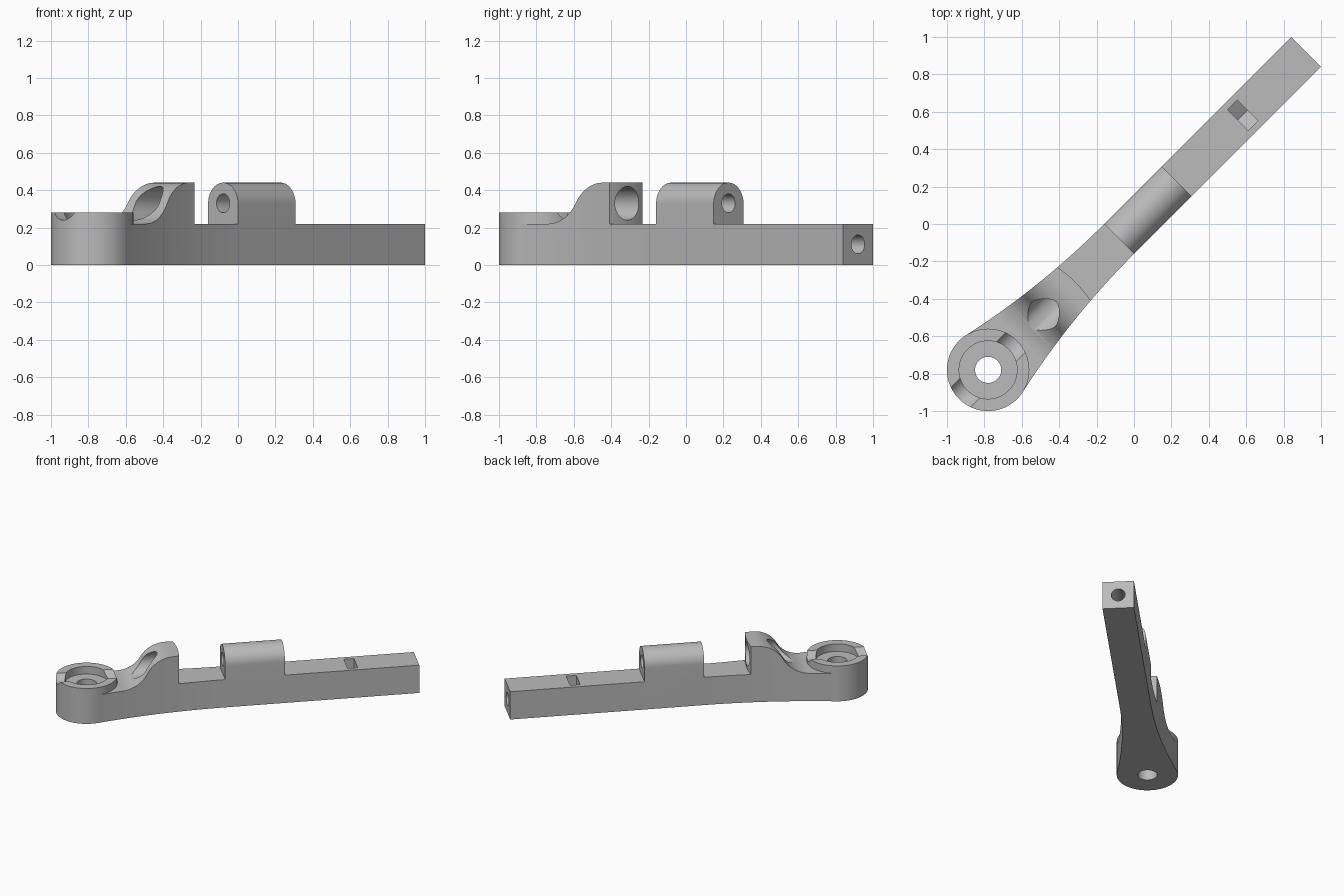
import bpy
import bmesh
from math import sin, cos, pi, sqrt, atan2, asin
from mathutils import Matrix

if "Cube" in bpy.data.objects:
    bpy.data.objects.remove(bpy.data.objects["Cube"], do_unlink=True)

# Local frame: u runs along the arm, v across it; the arm lies diagonally
TURN = Matrix.Rotation(pi / 4, 4, 'Z')
HALF = 0.113      # half width of the bar
BAR_TOP = 0.22
HIGH = 0.44       # top of saddle and block
HUB_U, HUB_R = -1.103, 0.22
BAR_END = 1.301
AXIS_Z = 0.33     # height of the upper bores
PLACE = {
    'u': lambda a, b, t: (t, a, b),
    'v': lambda a, b, t: (a, t, b),
    'z': lambda a, b, t: (a, b, t),
}

grey = bpy.data.materials.new("light grey")
grey.use_nodes = True
color = (0.5, 0.5, 0.5, 1)
grey.diffuse_color = color
grey.node_tree.nodes["Principled BSDF"].inputs["Base Color"].default_value = color


def prism(name, outline, low, high, axis):
    """Extrude a 2D outline along the given local axis."""
    bm = bmesh.new()
    ends = [[bm.verts.new(PLACE[axis](a, b, t)) for a, b in outline] for t in (low, high)]
    n = len(outline)
    for ring in ends:
        bm.faces.new(ring)
    for i in range(n):
        j = (i + 1) % n
        bm.faces.new((ends[0][i], ends[0][j], ends[1][j], ends[1][i]))
    bmesh.ops.recalc_face_normals(bm, faces=bm.faces)
    bm.transform(TURN)
    mesh = bpy.data.meshes.new(name)
    bm.to_mesh(mesh)
    bm.free()
    mesh.materials.append(grey)
    obj = bpy.data.objects.new(name, mesh)
    bpy.context.collection.objects.link(obj)
    return obj


def arc(cx, cy, r, start, end, steps):
    return [(cx + r * cos(start + (end - start) * i / steps),
             cy + r * sin(start + (end - start) * i / steps)) for i in range(steps + 1)]


def circle(cx, cy, r, steps=64):
    return arc(cx, cy, r, 0, 2 * pi, steps)[:-1]


def combine(target, other, operation):
    """Apply a boolean and drop the helper."""
    bpy.context.view_layer.objects.active = target
    mod = target.modifiers.new(operation, 'BOOLEAN')
    mod.operation = operation
    mod.solver = 'EXACT'
    mod.object = other
    bpy.ops.object.modifier_apply(modifier=mod.name)
    bpy.data.objects.remove(other, do_unlink=True)


# Plan of the arm: straight bar whose sides flare tangent to the hub
flare_u = -0.12
du = flare_u - HUB_U
flare_r = (du ** 2 + HALF ** 2 - HUB_R ** 2) / (2 * (HUB_R - HALF))
swing = atan2(du, HALF + flare_r)
side = [(BAR_END, HALF)] + arc(flare_u, HALF + flare_r, flare_r, -pi / 2, -pi / 2 - swing, 28)
plan = side + [(u, -v) for u, v in reversed(side)]
arm = prism("arm", plan, 0, 0.5, 'z')

# S-shaped slope from the hub up to the saddle
s_low, s_high = -0.87, -0.50
run, rise = (s_high - s_low) / 2, (HIGH - BAR_TOP) / 2
s_r = (run ** 2 + rise ** 2) / (2 * rise)
bend = asin(run / s_r)
slope = arc(s_low, BAR_TOP + s_r, s_r, -pi / 2, -pi / 2 + bend, 16)
slope += arc(s_high, HIGH - s_r, s_r, pi / 2 + bend, pi / 2, 16)[1:]
profile = [(-1.5, BAR_TOP)] + slope + [(-0.2, HIGH), (-0.2, 0.7), (-1.5, 0.7)]
combine(arm, prism("slope_cutter", profile, -1, 1, 'v'), 'DIFFERENCE')

# Lower the bar behind the saddle, leaving a gently curved end face
gap = arc(HUB_U, 0, 0.662, -0.45, 0.45, 24) + [(1.5, 0.5), (1.5, -0.5)]
combine(arm, prism("bar_cutter", gap, BAR_TOP, 0.8, 'z'), 'DIFFERENCE')

# Round-topped block
arch = [(-HALF, 0.1), (HALF, 0.1)] + arc(0, HIGH - HALF, HALF, 0, pi, 32)
combine(arm, prism("block", arch, -0.113, 0.322, 'u'), 'UNION')

# Hub
combine(arm, prism("hub", circle(HUB_U, 0, HUB_R, 96), 0, 0.28, 'z'), 'UNION')

# Hub recess and bore, upper bores, end bore
for outline, low, high, axis in (
        (circle(HUB_U, 0, 0.155), BAR_TOP, 0.6, 'z'),
        (circle(HUB_U, 0, 0.07), -0.1, 0.6, 'z'),
        (circle(0, AXIS_Z, 0.09), -1.6, -0.3, 'u'),
        (circle(0, AXIS_Z, 0.05), -0.2, 0.5, 'u'),
        (circle(0, BAR_TOP / 2, 0.05), 0.7, 1.5, 'u')):
    combine(arm, prism("bore_cutter", outline, low, high, axis), 'DIFFERENCE')

# Nut slot with a pointed floor
nut = 0.078
mid = BAR_TOP / 2
pocket = [(-nut, 0.4), (-nut, mid - nut / sqrt(3)), (0, mid - 2 * nut / sqrt(3)),
          (nut, mid - nut / sqrt(3)), (nut, 0.4)]
combine(arm, prism("slot_cutter", pocket, 0.785, 0.859, 'u'), 'DIFFERENCE')

bpy.ops.object.select_all(action='DESELECT')
arm.select_set(True)
bpy.context.view_layer.objects.active = arm
bpy.ops.object.shade_smooth_by_angle(angle=pi / 6)
